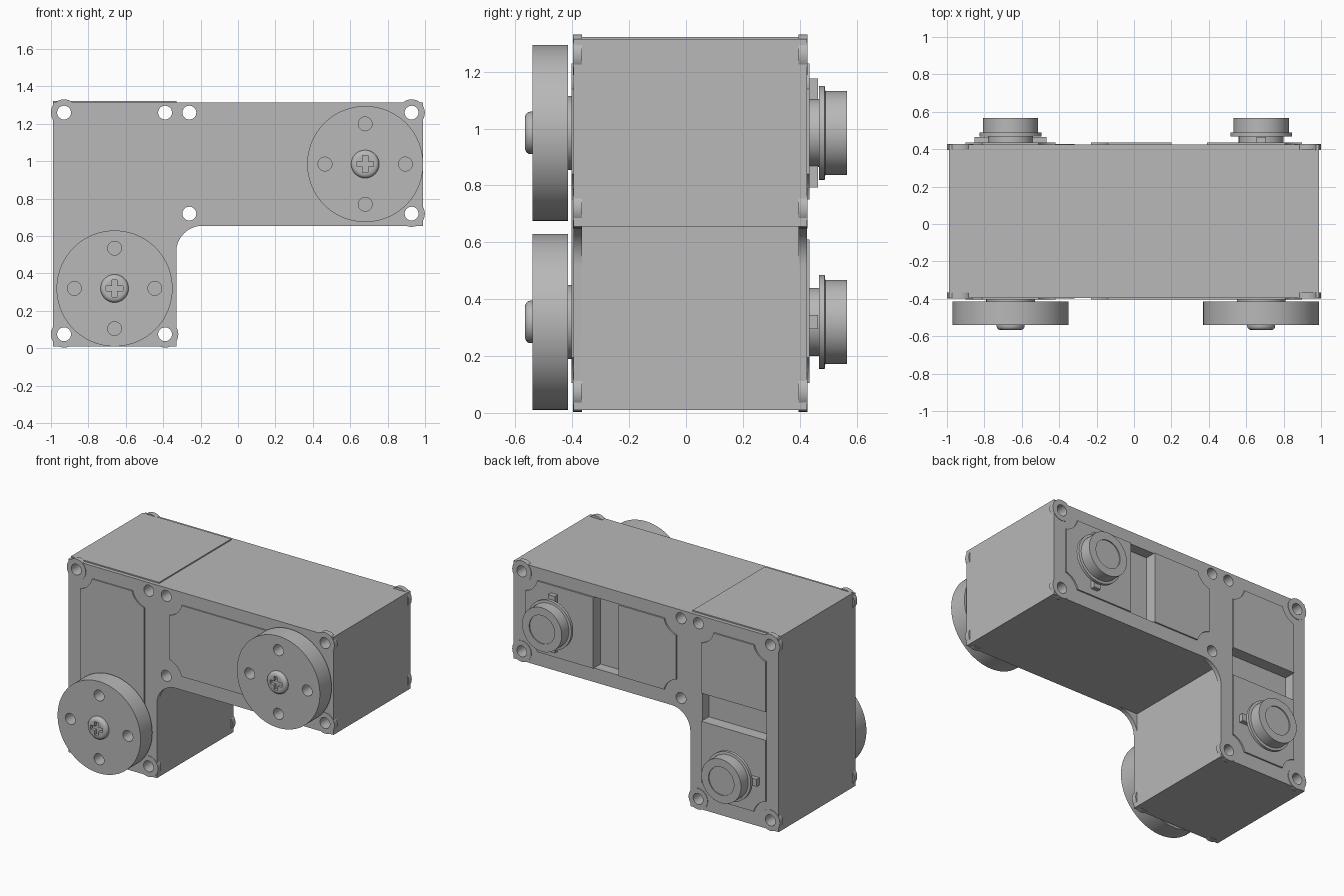
import bpy
import bmesh
from math import sin, cos, pi, atan2, radians

cube = bpy.data.objects.get("Cube")
if cube:
    bpy.data.objects.remove(cube)

grey = bpy.data.materials.new("plain grey")
grey.use_nodes = True
COLOUR = (0.48, 0.48, 0.48, 1)
grey.diffuse_color = COLOUR
grey.node_tree.nodes["Principled BSDF"].inputs["Base Color"].default_value = COLOUR

parts = []
cutters = []


def finish(name, bm, cutter=False):
    bmesh.ops.remove_doubles(bm, verts=bm.verts, dist=1e-5)
    bmesh.ops.recalc_face_normals(bm, faces=bm.faces)
    mesh = bpy.data.meshes.new(name)
    bm.to_mesh(mesh)
    bm.free()
    mesh.materials.append(grey)
    obj = bpy.data.objects.new(name, mesh)
    bpy.context.collection.objects.link(obj)
    obj.hide_render = cutter
    (cutters if cutter else parts).append(obj)
    return obj


def add_prism(bm, outline, y0, y1):
    """Extrude an x/z outline along y."""
    face = bm.faces.new([bm.verts.new((x, y0, z)) for x, z in outline])
    new = bmesh.ops.extrude_face_region(bm, geom=[face])["geom"]
    verts = [v for v in new if isinstance(v, bmesh.types.BMVert)]
    bmesh.ops.translate(bm, verts=verts, vec=(0, y1 - y0, 0))


def prism(name, outlines, y0, y1, cutter=False):
    bm = bmesh.new()
    for outline in outlines:
        add_prism(bm, outline, y0, y1)
    return finish(name, bm, cutter)


def rect(x0, x1, z0, z1):
    return [(x0, z0), (x1, z0), (x1, z1), (x0, z1)]


def circle(cx, cz, r, n=32):
    return [(cx + r * cos(2 * pi * i / n), cz + r * sin(2 * pi * i / n)) for i in range(n)]


def arc(cx, cz, r, a0, a1, n=10):
    return [(cx + r * cos(a0 + (a1 - a0) * i / n), cz + r * sin(a0 + (a1 - a0) * i / n))
            for i in range(n + 1)]


def lathe(name, profile, cx, cz, n=64):
    """Revolve (radius, y) points about a y-axis line; ends are capped."""
    bm = bmesh.new()
    rings = [[bm.verts.new((x, y, z)) for x, z in circle(cx, cz, r, n)] for r, y in profile]
    for a, b in zip(rings, rings[1:]):
        for i in range(n):
            j = (i + 1) % n
            bm.faces.new((a[i], a[j], b[j], b[i]))
    bm.faces.new(rings[0])
    bm.faces.new(rings[-1])
    return finish(name, bm)


def cut(obj, cutter):
    mod = obj.modifiers.new("cut", "BOOLEAN")
    mod.operation = "DIFFERENCE"
    mod.solver = "EXACT"
    mod.object = cutter
    bpy.context.view_layer.objects.active = obj
    bpy.ops.object.modifier_apply(modifier=mod.name)


def notched(x0, x1, z0, z1):
    """Rectangle whose corners are scooped around the neighbouring bolt holes."""
    d, r = 0.03, 0.124
    s = atan2(d, (r * r - d * d) ** 0.5)
    pts = []
    for cx, cz, start in ((x0 - d, z0 - d, pi / 2), (x1 + d, z0 - d, pi),
                          (x1 + d, z1 + d, 1.5 * pi), (x0 - d, z1 + d, 2 * pi)):
        pts += arc(cx, cz, r, start - s, start - pi / 2 + s)
    return pts


# Case bodies
left, right, top, seam, shelf = -0.99, 0.99, 1.315, -0.33, 0.655
bodies = [prism("upright_body", [rect(left, seam, 0.01, 1.323)], -0.37, 0.4),
          prism("arm_body", [rect(seam, right, shelf, top)], -0.37, 0.4)]

# End plates with a rounded inner corner
f = 0.14
plate = [(left, 0.01), (seam, 0.01)]
plate += arc(seam + f, shelf - f, f, pi, pi / 2)
plate += [(right, shelf), (right, top), (left, top)]
front_plate = prism("front_plate", [plate], -0.395, -0.365)
back_plate = prism("back_plate", [plate], 0.395, 0.425)

# Bolt lugs at the outer corners, bolt holes at all corners
outer = [(-0.93, 1.26), (0.928, 1.26), (0.928, 0.72), (-0.93, 0.075), (-0.39, 0.075)]
inner = [(-0.39, 1.26), (-0.26, 1.26), (-0.26, 0.72)]
lugs = [prism("front_lugs", [circle(x, z, 0.071) for x, z in outer], -0.398, -0.365),
        prism("back_lugs", [circle(x, z, 0.071) for x, z in outer], 0.395, 0.428)]
holes = prism("hole_cutter", [circle(x, z, 0.037) for x, z in outer + inner], -0.7, 0.7, True)
for obj in bodies + lugs + [front_plate, back_plate]:
    cut(obj, holes)

# Raised panels, front and back
panels = [notched(-0.9, -0.42, 0.105, 1.23), notched(-0.23, 0.898, 0.75, 1.23)]
prism("front_panels", panels, -0.403, -0.38)
back_panels = prism("back_panels", panels, 0.41, 0.435)

# Grooves across the back panels
grooves = prism("groove_cutter", [rect(-0.9, -0.42, 0.61, 0.8), rect(0.2, 0.39, 0.75, 1.23)],
                0.355, 0.5, True)
for obj in bodies + [back_plate, back_panels]:
    cut(obj, grooves)


def drive(label, cx, cz, upright_tab):
    # Front output wheel with four holes
    lathe(label + "_wheel_boss", [(0.13, -0.42), (0.13, -0.38)], cx, cz)
    wheel = lathe(label + "_wheel", [(0.31, -0.54), (0.31, -0.415)], cx, cz, 96)
    spots = circle(cx, cz, 0.215, 4)
    drill = prism(label + "_drill", [circle(x, z, 0.037) for x, z in spots], -0.6, -0.4, True)
    cut(wheel, drill)

    # Screw with a cross slot
    screw = lathe(label + "_screw", [(0.055, -0.567), (0.066, -0.563), (0.073, -0.555),
                                     (0.075, -0.546), (0.075, -0.53)], cx, cz)
    a, b = 0.045, 0.014
    cross = [(cx + x, cz + z) for x, z in
             ((-a, -b), (-b, -b), (-b, -a), (b, -a), (b, -b), (a, -b),
              (a, b), (b, b), (b, a), (-b, a), (-b, b), (-a, b))]
    cut(screw, prism(label + "_cross", [cross], -0.6, -0.545, True))

    # Rear bearing boss, flange and cap
    lathe(label + "_rear_pivot",
          [(0.12, 0.42), (0.12, 0.468), (0.165, 0.468), (0.165, 0.488), (0.148, 0.49),
           (0.148, 0.567), (0.095, 0.567), (0.095, 0.56)], cx, cz)
    w, h = (0.025, 0.192) if upright_tab else (0.192, 0.025)
    prism(label + "_rear_tab", [rect(cx - w, cx + w, cz - h, cz + h)], 0.42, 0.465)


drive("lower", -0.66, 0.32, False)
drive("upper", 0.68, 0.985, True)

# Remove cutters and shade
for obj in cutters:
    bpy.data.objects.remove(obj)
bpy.ops.object.select_all(action="DESELECT")
for obj in parts:
    obj.select_set(True)
bpy.context.view_layer.objects.active = parts[0]
bpy.ops.object.shade_smooth_by_angle(angle=radians(30))
